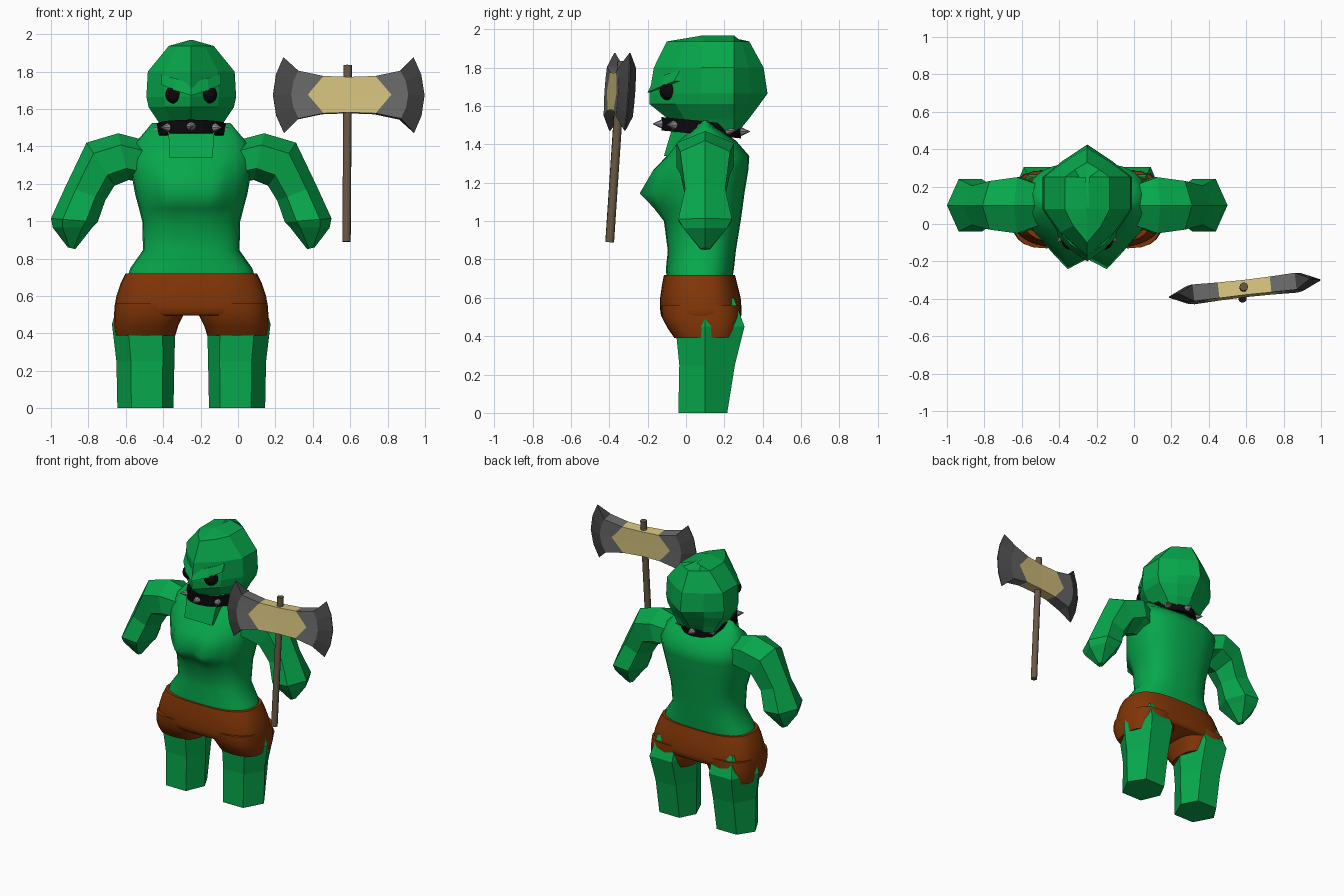
import bpy, bmesh, math
from mathutils import Vector, Matrix

if "Cube" in bpy.data.objects:
    bpy.data.objects.remove(bpy.data.objects["Cube"])

CX, CY = -0.25, 0.1          # body centre line


def material(name, r, g, b):
    m = bpy.data.materials.new(name)
    m.diffuse_color = (r, g, b, 1)
    m.use_nodes = True
    m.node_tree.nodes["Principled BSDF"].inputs["Base Color"].default_value = m.diffuse_color
    return m


GREEN = material("green skin", .002, .39, .072)
BROWN = material("brown cloth", .22, .036, .002)
BLACK = material("black", .003, .003, .004)
SPIKE = material("spike grey", .27, .27, .27)
STEEL = material("steel grey", .15, .15, .15)
EDGE = material("dark steel", .062, .062, .065)
GOLD = material("pale gold", .7, .57, .22)
WOOD = material("handle wood", .14, .1, .06)


def finish(name, bm, mats, smooth=None):
    bmesh.ops.recalc_face_normals(bm, faces=bm.faces)
    me = bpy.data.meshes.new(name)
    bm.to_mesh(me)
    bm.free()
    ob = bpy.data.objects.new(name, me)
    bpy.context.collection.objects.link(ob)
    for m in mats:
        me.materials.append(m)
    if smooth:
        bpy.ops.object.select_all(action='DESELECT')
        ob.select_set(True)
        bpy.context.view_layer.objects.active = ob
        bpy.ops.object.shade_smooth_by_angle(angle=math.radians(smooth))
    return ob


def loft(name, rings, mat, smooth=None, closed=False):
    """Skin a list of equal-length point rings."""
    bm = bmesh.new()
    vs = [[bm.verts.new(p) for p in r] for r in rings]
    n = len(vs[0])
    pairs = list(zip(vs, vs[1:])) + ([(vs[-1], vs[0])] if closed else [])
    for a, b in pairs:
        for i in range(n):
            j = (i + 1) % n
            bm.faces.new((a[i], a[j], b[j], b[i]))
    if not closed:
        bm.faces.new(vs[0])
        bm.faces.new(vs[-1])
    return finish(name, bm, [mat], smooth)


def spow(v, p):
    return math.copysign(abs(v) ** p, v)


# Squarish body ring, with two optional chest points pushed forward
def body_ring(z, hw, yf, yb, bump=0, cx=CX, p=.78, n=24):
    pts = []
    for i in range(n):
        a = 2 * math.pi * i / n
        x, s = hw * spow(math.cos(a), p), spow(math.sin(a), p)
        y = (yf + yb) / 2 + (yb - yf) / 2 * s
        if s < 0:
            y -= bump * math.exp(-((abs(x) - .09) / .09) ** 2)
        pts.append((cx + x, y, z))
    return pts


# Torso
loft("torso", [body_ring(*r) for r in (
    (.69, .345, -.1, .24), (.75, .325, -.105, .25), (.845, .258, -.095, .26), (1.0, .262, -.115, .285),
    (1.07, .28, -.13, .295, .045), (1.145, .3, -.15, .305, .1), (1.265, .322, -.135, .325, .045),
    (1.34, .325, -.1, .33), (1.42, .3, -.04, .26), (1.47, .255, .02, .19),
    (1.525, .21, .085, .115))], GREEN, 60)

# Neck block running into the chest
loft("neck", [[(CX - w, f, z), (CX + w, f, z), (CX + w, .23, z), (CX - w, .23, z)]
              for w, f, z in ((.115, -.115, 1.34), (.12, -.085, 1.44), (.13, -.06, 1.53))], GREEN)


# Head: faceted rings with a ridge at front and back
def head_ring(z, hw, yf, yb):
    half = [(.62 * hw, yf + .5 * (.08 - yf)), (hw, .08), (hw, .25), (.55 * hw, .25 + .5 * (yb - .25))]
    pts = [(0, yf)] + half + [(0, yb)] + [(-x, y) for x, y in reversed(half)]
    return [(CX + x, y, z) for x, y in pts]


loft("head", [head_ring(*r) for r in (
    (1.475, .145, -.04, .28), (1.53, .175, -.09, .325), (1.61, .228, -.19, .385), (1.665, .24, -.19, .425),
    (1.8, .232, -.168, .405), (1.937, .12, -.1, .33), (1.968, .01, .09, .12))], GREEN)


# Collar band, tilted down to the back
def collar_point(a, r, dz):
    y = .08 + (.2 + r) * math.sin(a)
    return (CX + (.175 + r) * math.cos(a), y, 1.487 - .1 * (y - .08) + dz)


angles = [2 * math.pi * i / 16 for i in range(16)]
loft("collar", [[collar_point(a, r, dz) for a in angles] for r, dz in
                ((.008, -.035), (.008, .035), (-.03, .035), (-.03, -.035))], BLACK, 40, closed=True)

# Collar spikes
for k in range(8):
    a = math.pi * (k / 4 + .5)
    base = Vector(collar_point(a, 0, 0))
    out = Vector((math.cos(a), math.sin(a), 0))
    bm = bmesh.new()
    bmesh.ops.create_cone(bm, cap_ends=True, segments=8, radius1=.028, radius2=.002, depth=.055,
                          matrix=Matrix.Translation(base + out * .025) @
                          out.to_track_quat('Z', 'Y').to_matrix().to_4x4())
    finish("collar_spike", bm, [SPIKE], 40)


# Arm section: hexagon with a ridge on its upper and lower line
def arm_ring(s, ux, uz, lx, lz, hy):
    pts = []
    for k in range(6):
        a = k * math.pi / 3
        c = math.cos(a) / 2
        pts.append((CX + s * ((ux + lx) / 2 + (ux - lx) * c), CY + hy * math.sin(a) / .866,
                    (uz + lz) / 2 + (uz - lz) * c))
    return pts


# Leg section: hexagon with ridges at the sides
def leg_ring(s, z, inner, outer, yf, yb):
    c, h = (inner + outer) / 2, (outer - inner) / 2
    return [(CX + s * (c + h * u), y, z) for u, y in
            ((1, CY), (.5, yb), (-.6, yb), (-1, CY), (-.6, yf), (.5, yf))]


# Shorts: one seat piece, with a short tube for each leg below
loft("shorts_seat", [body_ring(z, hw, yf, yb, p=.7, n=32) for z, hw, yf, yb in (
    (.495, .405, -.118, .275), (.505, .412, -.13, .288), (.54, .411, -.135, .29), (.6, .4, -.135, .285),
    (.67, .377, -.125, .268), (.72, .352, -.115, .255))], BROWN, 50)

for s, side in ((-1, "left"), (1, "right")):
    loft(side + "_arm", [arm_ring(s, *r) for r in (
        (.2, 1.42, .22, 1.2, .09), (.39, 1.47, .335, 1.22, .15), (.56, 1.42, .41, 1.19, .13),
        (.67, 1.19, .46, 1.11, .105), (.75, 1.015, .5, .995, .14),
        (.74, .965, .53, .965, .115), (.66, .86, .62, .85, .025))], GREEN)
    loft(side + "_leg", [leg_ring(s, *r) for r in (
        (0, .095, .395, -.04, .215), (.25, .09, .4, -.035, .255), (.45, .085, .424, -.055, .305),
        (.6, .1, .38, -.08, .25))], GREEN)
    loft(side + "_shorts_leg", [body_ring(z, (o - i) / 2, yf, yb, cx=CX + s * (o + i) / 2, p=.72)
                                for z, i, o, yf, yb in (
        (.39, .085, .405, -.06, .255), (.44, .07, .413, -.095, .278), (.5, .04, .412, -.127, .287),
        (.56, .03, .405, -.13, .285))], BROWN, 50)
    # Slanted brow over the eye
    loft(side + "_brow", [[(CX + s * x, y, z0), (CX + s * x, y + .05, z0),
                           (CX + s * x, y + .06, z1), (CX + s * x, y + .03, z1)]
                          for x, y, z0, z1 in ((0, -.2, 1.672, 1.735), (.09, -.137, 1.7, 1.765),
                                               (.16, -.062, 1.73, 1.785))], GREEN)
    # Eye
    bm = bmesh.new()
    bmesh.ops.create_uvsphere(bm, u_segments=16, v_segments=10, radius=.05,
                              matrix=Matrix.Translation((CX + s * .088, -.088, 1.678)))
    finish(side + "_eye", bm, [BLACK], 60)

# Axe handle
low, top = Vector((.58, -.398, .89)), Vector((.587, -.335, 1.835))
bm = bmesh.new()
bmesh.ops.create_cone(bm, cap_ends=True, segments=10, radius1=.023, radius2=.023, depth=(top - low).length,
                      matrix=Matrix.Translation((low + top) / 2) @
                      (top - low).to_track_quat('Z', 'Y').to_matrix().to_4x4())
finish("axe_handle", bm, [WOOD], 40)

# Axe head: stations outward from the middle (tip u, tip v, middle u, half thickness, curve power)
stations = [(0, .095, 0, .04, 1), (.14, .1, .225, .042, 1), (.275, .128, .315, .045, 2),
            (.35, .203, .408, .003, 2)]
cols = [(-a, b, -c, t, p) for a, b, c, t, p in stations[:0:-1]] + stations
place = Matrix.Translation((.592, -.345, 1.674)) @ Matrix.Rotation(math.radians(6.5), 4, 'Z') \
    @ Matrix.Rotation(math.radians(-3.8), 4, 'X')
rows = (-1, -.55, 0, .55, 1)
bm = bmesh.new()
grid = []
for tu, tv, mu, t, p in cols:
    line = [(mu + (tu - mu) * abs(r) ** p, r * tv) for r in rows]
    ring = [(u, -t, v) for u, v in line] + [(u, t, v) for u, v in reversed(line)]
    grid.append([bm.verts.new(place @ Vector(q)) for q in ring])
for i, (a, b) in enumerate(zip(grid, grid[1:])):
    for k in range(10):
        j = (k + 1) % 10
        f = bm.faces.new((a[k], a[j], b[j], b[k]))
        f.material_index = (2, 1, 0, 0, 1, 2)[i]   # gold centre, steel, dark edge
for end in (grid[0], grid[-1]):
    for k in range(4):
        bm.faces.new((end[k], end[k + 1], end[8 - k], end[9 - k])).material_index = 2
finish("axe_head", bm, [GOLD, STEEL, EDGE])
